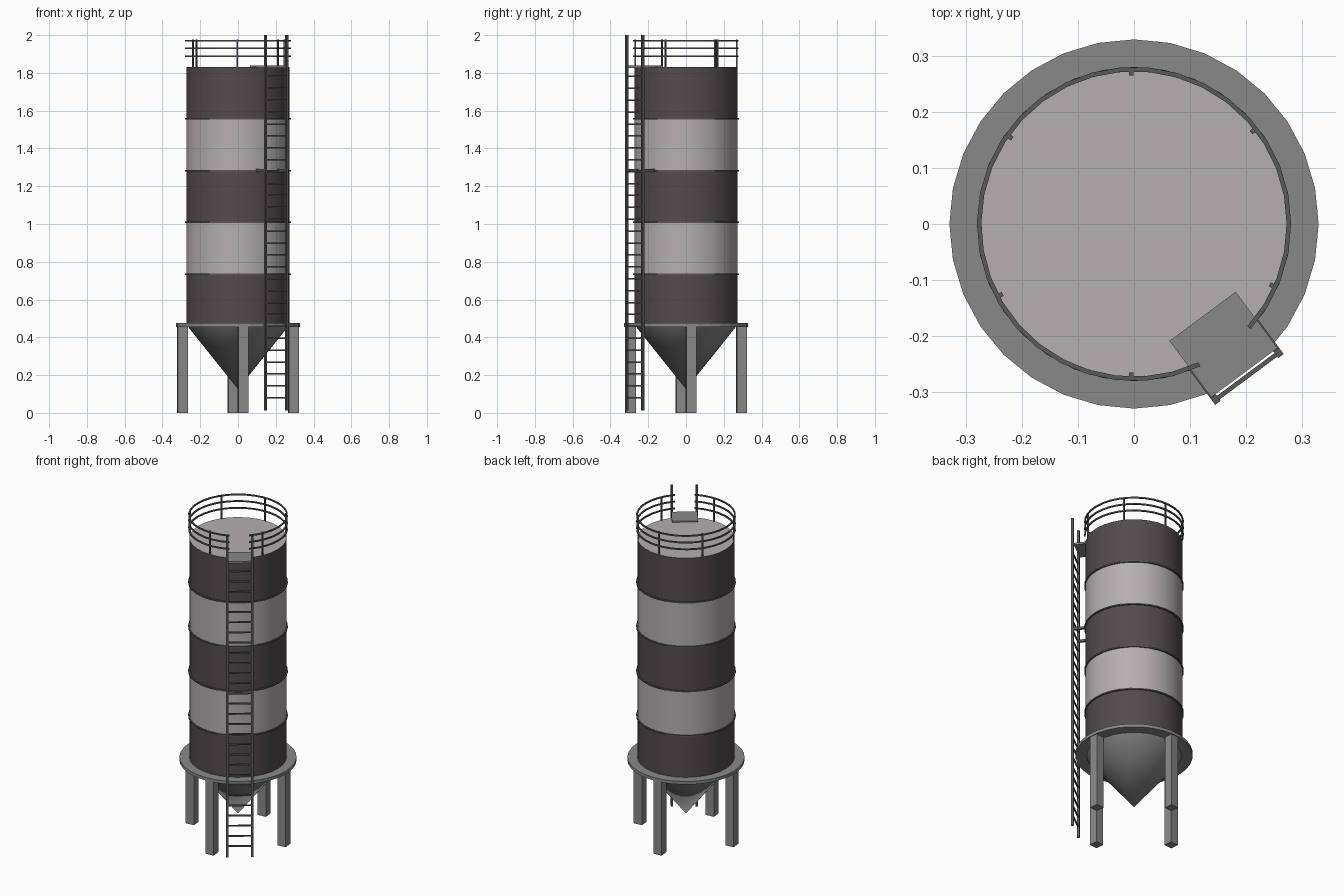
import bpy, bmesh, math
from mathutils import Matrix, Vector

if "Cube" in bpy.data.objects:
    bpy.data.objects.remove(bpy.data.objects["Cube"])


def mat(name, c):
    m = bpy.data.materials.new(name)
    m.diffuse_color = (*c, 1)
    m.use_nodes = True
    m.node_tree.nodes["Principled BSDF"].inputs["Base Color"].default_value = m.diffuse_color
    return m


DARK = mat("dark_paint", (0.085, 0.070, 0.075))
LIGHT = mat("light_paint", (0.46, 0.43, 0.44))
STEEL = mat("steel", (0.25, 0.25, 0.25))
RAIL = mat("dark_steel", (0.10, 0.10, 0.105))


def finish(name, bm, mats, smooth=False):
    bmesh.ops.recalc_face_normals(bm, faces=bm.faces)
    me = bpy.data.meshes.new(name)
    bm.to_mesh(me)
    bm.free()
    ob = bpy.data.objects.new(name, me)
    bpy.context.collection.objects.link(ob)
    for m in mats:
        me.materials.append(m)
    if smooth:
        bpy.ops.object.select_all(action='DESELECT')
        ob.select_set(True)
        bpy.context.view_layer.objects.active = ob
        bpy.ops.object.shade_smooth_by_angle(angle=math.radians(35))
    return ob


def lathe(name, prof, mats, closed=False, a0=0, a1=360, n=32, smooth=True, slots=None):
    """Revolve an (r, z) profile about z; an arc under 360 degrees gets end caps."""
    bm = bmesh.new()
    full = a1 - a0 >= 360
    rows = []
    for i in range(n if full else n + 1):
        a = math.radians(a0 + (a1 - a0) * i / n)
        rows.append([bm.verts.new((r * math.cos(a), r * math.sin(a), z)) for r, z in prof])
    k = len(prof)
    for i in range(n):
        p, q = rows[i], rows[(i + 1) % len(rows)]
        for j in range(k if closed else k - 1):
            f = bm.faces.new((p[j], q[j], q[(j + 1) % k], p[(j + 1) % k]))
            f.material_index = slots[j] if slots else 0
    if not full:
        bm.faces.new(rows[0])
        bm.faces.new(rows[-1])
    bmesh.ops.remove_doubles(bm, verts=bm.verts, dist=1e-5)
    return finish(name, bm, mats, smooth)


def rect(r0, r1, z0, z1):
    return [(r0, z0), (r1, z0), (r1, z1), (r0, z1)]


def box(name, ang, r, t, z, m):
    """Box given by radial, tangential and height ranges, turned by ang degrees."""
    bm = bmesh.new()
    lo, hi = Vector((r[0], t[0], z[0])), Vector((r[1], t[1], z[1]))
    M = (Matrix.Rotation(math.radians(ang), 4, 'Z') @ Matrix.Translation((lo + hi) / 2)
         @ Matrix.Diagonal((*(hi - lo), 1)))
    bmesh.ops.create_cube(bm, size=1, matrix=M)
    return finish(name, bm, [m])


# Striped tank with flat lid
R = 0.273
seams = [0.733, 1.008, 1.283, 1.558]
levels = [0.465] + seams + [1.832]
lathe("tank_body", [(R, z) for z in levels] + [(0, 1.832)], [DARK, LIGHT],
      slots=[0, 1, 0, 1, 0, 1])
for i, z in enumerate(seams):
    lathe(f"seam_ring_{i+1}", rect(R - 0.004, 0.280, z - 0.004, z + 0.004), [RAIL], closed=True)

# Discharge cone and support plate
lathe("discharge_cone", [(0, 0.125), (0.268, 0.46)], [STEEL])
lathe("support_plate", rect(0.255, 0.329, 0.456, 0.475), [STEEL], closed=True, smooth=False)

# Four legs
for i in range(4):
    box(f"leg_{i+1}", 5.3 + 90 * i, (0.2695, 0.3225), (-0.0265, 0.0265), (0, 0.458), STEEL)

# Ladder with rails, rungs, wall brackets and landing
LA = -53.4
for s, side in ((-1, "left"), (1, "right")):
    t = (s * 0.07 - 0.006, s * 0.07 + 0.006)
    box(f"ladder_rail_{side}", LA, (0.331, 0.345), t, (0.013, 2.0), RAIL)
    box(f"ladder_bracket_{side}", LA, (0.255, 0.335), t, (1.276, 1.290), RAIL)
for i in range(28):
    z = 0.08 + 0.063 * i
    box(f"ladder_rung_{i+1}", LA, (0.334, 0.342), (-0.068, 0.068), (z - 0.004, z + 0.004), RAIL)
box("landing", LA, (0.205, 0.330), (-0.0735, 0.0735), (1.827, 1.839), STEEL)

# Roof guard rail, open at the ladder
for i, z in enumerate((1.888, 1.930, 1.971)):
    lathe(f"guard_rail_{i+1}", rect(0.272, 0.280, z - 0.004, z + 0.004), [RAIL],
          closed=True, a0=-42, a1=295, n=32)
for i, a in enumerate((-24, 38, 91, 145, 208, 269)):
    box(f"guard_post_{i+1}", a, (0.265, 0.273), (-0.004, 0.004), (1.828, 1.976), RAIL)
